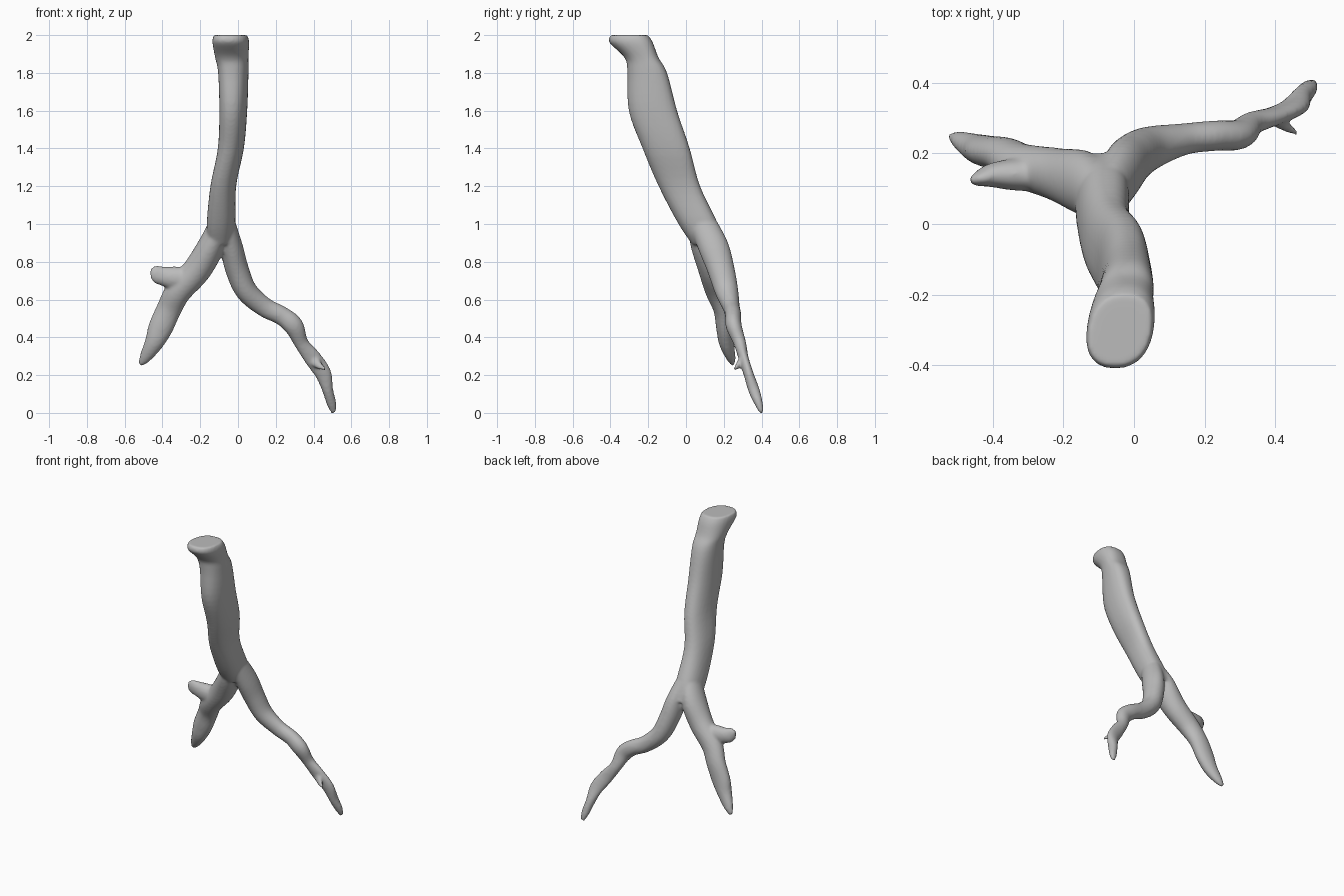
import bpy, bmesh, math
from mathutils import Vector

cube = bpy.data.objects.get("Cube")
if cube:
    bpy.data.objects.remove(cube, do_unlink=True)

SIDES = 28
STEPS = 5


def smooth_path(rows):
    """Catmull-Rom interpolation of section rows."""
    pts = [rows[0]] + rows + [rows[-1]]
    out = []
    for a, b, c, d in zip(pts, pts[1:], pts[2:], pts[3:]):
        for i in range(STEPS):
            t = i / STEPS
            out.append([0.5 * (2 * q + (r - p) * t + (2 * p - 5 * q + 4 * r - s) * t * t
                               + (3 * q - p - 3 * r + s) * t ** 3)
                        for p, q, r, s in zip(a, b, c, d)])
    return out + [list(rows[-1])]


def add_tube(bm, rows, level=False, power=1.0, skew=0.0):
    """Loft closed rings; each row is x, y, z, width radius, depth radius."""
    path = smooth_path([list(r) for r in rows])
    rings = []
    for i, (x, y, z, ru, rv) in enumerate(path):
        if level:
            u, v = Vector((1, 0, 0)), Vector((0, 1, 0))
        else:
            a, b = path[max(i - 1, 0)], path[min(i + 1, len(path) - 1)]
            t = (Vector(b[:3]) - Vector(a[:3])).normalized()
            u = t.cross(Vector((0, 1, 0))).normalized()
            v = t.cross(u)
        ring = []
        for k in range(SIDES):
            ang = math.tau * k / SIDES
            c, s = math.cos(ang), math.sin(ang)
            c = math.copysign(abs(c) ** power, c)
            s = math.copysign(abs(s) ** power, s)
            c = c * (1 - abs(skew) * 0.5) + skew * s
            ring.append(bm.verts.new(Vector((x, y, z)) + u * ru * c + v * rv * s))
        rings.append(ring)
    for r0, r1 in zip(rings, rings[1:]):
        for k in range(SIDES):
            j = (k + 1) % SIDES
            bm.faces.new((r0[k], r0[j], r1[j], r1[k]))
    bm.faces.new(rings[0])
    bm.faces.new(rings[-1])


# Main trunk: leaning, deeper than wide, with a lip at the flat top
trunk = [(-.04, -.30, 2.0, .095, .10), (-.038, -.29, 1.96, .103, .115),
         (-.033, -.235, 1.88, .093, .09), (-.025, -.205, 1.8, .085, .105),
         (-.025, -.175, 1.6, .078, .128), (-.038, -.105, 1.4, .073, .125),
         (-.078, -.035, 1.2, .072, .11), (-.09, .065, 1.0, .08, .105),
         (-.095, .12, .89, .07, .085)]

# Branch on the -x side with its short stub
right_branch = [(-.095, .07, 1.02, .05, .07), (-.14, .115, .89, .07, .09),
                (-.215, .14, .76, .075, .075), (-.315, .165, .645, .07, .062),
                (-.365, .195, .55, .066, .05), (-.41, .205, .45, .065, .045),
                (-.445, .215, .37, .05, .04), (-.49, .237, .295, .032, .025),
                (-.518, .25, .255, .012, .01)]
right_stub = [(-.25, .14, .71, .06, .05), (-.34, .14, .715, .06, .045),
              (-.40, .138, .725, .05, .035), (-.44, .128, .735, .045, .022),
              (-.463, .12, .735, .025, .01)]

# Long winding branch on the +x side with a small thorn
left_branch = [(-.07, .08, 1.02, .05, .07), (-.035, .145, .88, .06, .08),
               (-.005, .185, .76, .062, .072), (.045, .215, .645, .058, .062),
               (.14, .24, .56, .052, .045), (.23, .25, .515, .05, .043),
               (.295, .253, .46, .052, .042), (.335, .285, .37, .038, .033),
               (.395, .305, .29, .046, .026), (.45, .33, .21, .044, .026),
               (.475, .36, .12, .029, .03), (.495, .385, .05, .026, .022),
               (.507, .4, 0, .014, .01)]
left_thorn = [(.39, .298, .29, .03, .015), (.43, .275, .25, .02, .013),
              (.465, .255, .23, .007, .007)]

bm = bmesh.new()
add_tube(bm, trunk, level=True, power=.85, skew=.15)
for rows in (right_branch, right_stub, left_branch, left_thorn):
    add_tube(bm, rows)
bmesh.ops.recalc_face_normals(bm, faces=bm.faces)
mesh = bpy.data.meshes.new("branching_tube")
bm.to_mesh(mesh)
bm.free()
tube = bpy.data.objects.new("branching_tube", mesh)
bpy.context.collection.objects.link(tube)

# Material
grey = bpy.data.materials.new("plain_grey")
grey.use_nodes = True
color = (.5, .5, .5, 1)
grey.diffuse_color = color
grey.node_tree.nodes["Principled BSDF"].inputs["Base Color"].default_value = color
mesh.materials.append(grey)

# Fuse the parts into one organic skin
remesh = tube.modifiers.new("fuse", 'REMESH')
remesh.mode = 'VOXEL'
remesh.voxel_size = .009
remesh.use_smooth_shade = True
soften = tube.modifiers.new("soften", 'SMOOTH')
soften.factor = .5
soften.iterations = 5

bpy.ops.object.select_all(action='DESELECT')
tube.select_set(True)
bpy.context.view_layer.objects.active = tube
bpy.ops.object.modifier_apply(modifier="fuse")
bpy.ops.object.modifier_apply(modifier="soften")
bpy.ops.object.shade_smooth_by_angle(angle=math.radians(50))
